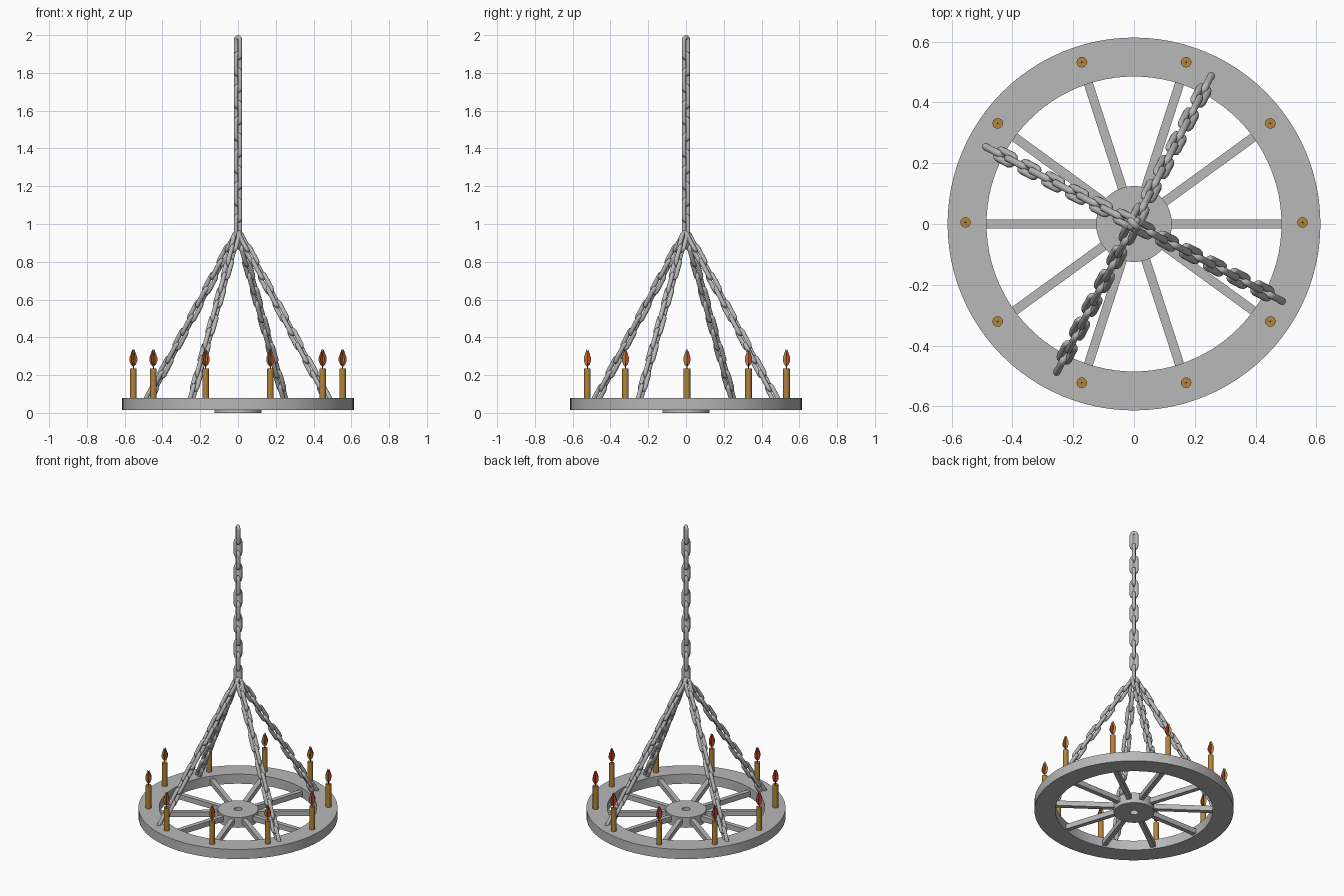
import bpy
import bmesh
from math import pi, sin, cos, radians
from mathutils import Vector, Matrix

if "Cube" in bpy.data.objects:
    bpy.data.objects.remove(bpy.data.objects["Cube"])


def material(name, rgb):
    mat = bpy.data.materials.new(name)
    mat.use_nodes = True
    color = (*rgb, 1)
    mat.diffuse_color = color
    mat.node_tree.nodes["Principled BSDF"].inputs["Base Color"].default_value = color
    return mat


iron = material("grey iron", (0.48, 0.48, 0.48))
wax = material("amber wax", (0.46, 0.23, 0.04))
red = material("flame red", (0.58, 0.06, 0.025))
gold = material("flame gold", (0.5, 0.3, 0.05))
dark = material("wick black", (0.04, 0.03, 0.02))


def add_object(name, bm, *mats, smooth=True):
    bmesh.ops.recalc_face_normals(bm, faces=bm.faces)
    mesh = bpy.data.meshes.new(name)
    bm.to_mesh(mesh)
    bm.free()
    for mat in mats:
        mesh.materials.append(mat)
    obj = bpy.data.objects.new(name, mesh)
    bpy.context.collection.objects.link(obj)
    if smooth:
        bpy.ops.object.select_all(action="DESELECT")
        obj.select_set(True)
        bpy.context.view_layer.objects.active = obj
        bpy.ops.object.shade_smooth_by_angle(angle=radians(40))
    return obj


def skin(bm, rings):
    """Join closed loops of points into a closed ring-shaped surface."""
    rows = [[bm.verts.new(p) for p in ring] for ring in rings]
    for i, row in enumerate(rows):
        after = rows[(i + 1) % len(rows)]
        for j in range(len(row)):
            k = (j + 1) % len(row)
            bm.faces.new((row[j], row[k], after[k], after[j]))


def washer(name, inner, outer, low, high, sides):
    bm = bmesh.new()
    section = [(inner, low), (outer, low), (outer, high), (inner, high)]
    angles = [2 * pi * i / sides for i in range(sides)]
    skin(bm, [[(r * cos(a), r * sin(a), z) for r, z in section] for a in angles])
    add_object(name, bm, iron)


# Wheel: rim, hub and spokes
washer("wheel_rim", 0.485, 0.613, 0.015, 0.08, 96)
washer("wheel_hub", 0.025, 0.125, 0.0, 0.07, 48)
bm = bmesh.new()
for i in range(10):
    place = (Matrix.Rotation(i * pi / 5, 4, "Z")
             @ Matrix.Translation((0.295, 0, 0.042))
             @ Matrix.Diagonal((0.4, 0.03, 0.034, 1)))
    bmesh.ops.create_cube(bm, size=1, matrix=place)
add_object("wheel_spokes", bm, iron, smooth=False)

# Chains: stadium-shaped links, each turned a quarter from the last
WIRE, LENGTH, WIDTH = 0.012, 0.134, 0.054
PITCH = LENGTH - 4 * WIRE


def link_rings(place):
    bend = WIDTH / 2 - WIRE
    half = LENGTH / 2 - WIRE - bend
    rings = []
    for end in (1, -1):
        for i in range(9):
            a = pi * i / 8 + (0 if end == 1 else pi)
            out = Vector((cos(a), 0, sin(a)))
            centre = out * bend + Vector((0, 0, end * half))
            rings.append([place @ (centre + out * (WIRE * cos(t))
                                   + Vector((0, WIRE * sin(t), 0)))
                          for t in (2 * pi * j / 10 for j in range(10))])
    return rings


def chain(name, start, direction, side, count):
    """Links run from start along direction; side is the wide axis of the first."""
    z = Vector(direction).normalized()
    x = Vector(side).normalized()
    y = z.cross(x)
    frame = Matrix((x, y, z)).transposed().to_4x4()
    bm = bmesh.new()
    for i in range(count):
        place = (Matrix.Translation(Vector(start) + z * (LENGTH / 2 + i * PITCH)) @ frame
                 @ Matrix.Rotation((i % 2) * pi / 2, 4, "Z"))
        skin(bm, link_rings(place))
    add_object(name, bm, iron)


chain("hanging_chain", (0, 0, 2), (0, 0, -1), (1, -1, 0), 12)
for i, name in enumerate(("back_left", "back_right", "front_right", "front_left")):
    a = radians(62.5 + 90 * i)
    foot = Vector((0.545 * cos(a), 0.545 * sin(a), 0.055))
    top = Vector((0, 0, 0.965))
    chain(name + "_chain", top, foot - top, (-sin(a), cos(a), 0), 12)

# Candles with wicks and crossed flame blades
LEAF = [(0.0, 0.243), (0.013, 0.255), (0.021, 0.275), (0.021, 0.292),
        (0.013, 0.315), (0.004, 0.338)]


def cylinder(bm, radius, low, high, spot, sides):
    bmesh.ops.create_cone(bm, cap_ends=True, segments=sides, radius1=radius,
                          radius2=radius, depth=high - low,
                          matrix=Matrix.Translation((*spot, (low + high) / 2)))


def blade(bm, spot, angle, materials):
    for side, index in zip((1, -1), materials):
        outline = LEAF + [(0, 0.325)]
        verts = [bm.verts.new((spot[0] + side * r * cos(angle),
                               spot[1] + side * r * sin(angle), z)) for r, z in outline]
        bm.faces.new(verts).material_index = index


candles, wicks, flames = bmesh.new(), bmesh.new(), bmesh.new()
for i in range(10):
    a = i * pi / 5
    spot = (0.554 * cos(a), 0.554 * sin(a) + 0.005)
    cylinder(candles, 0.0175, 0.075, 0.235, spot, 12)
    cylinder(wicks, 0.003, 0.23, 0.262, spot, 6)
    blade(flames, spot, 0, (0, 0))
    blade(flames, spot, radians(60), (0, 1))
    blade(flames, spot, radians(115), (1, 1))
add_object("candles", candles, wax)
add_object("candle_wicks", wicks, dark)
add_object("candle_flames", flames, red, gold, smooth=False)
